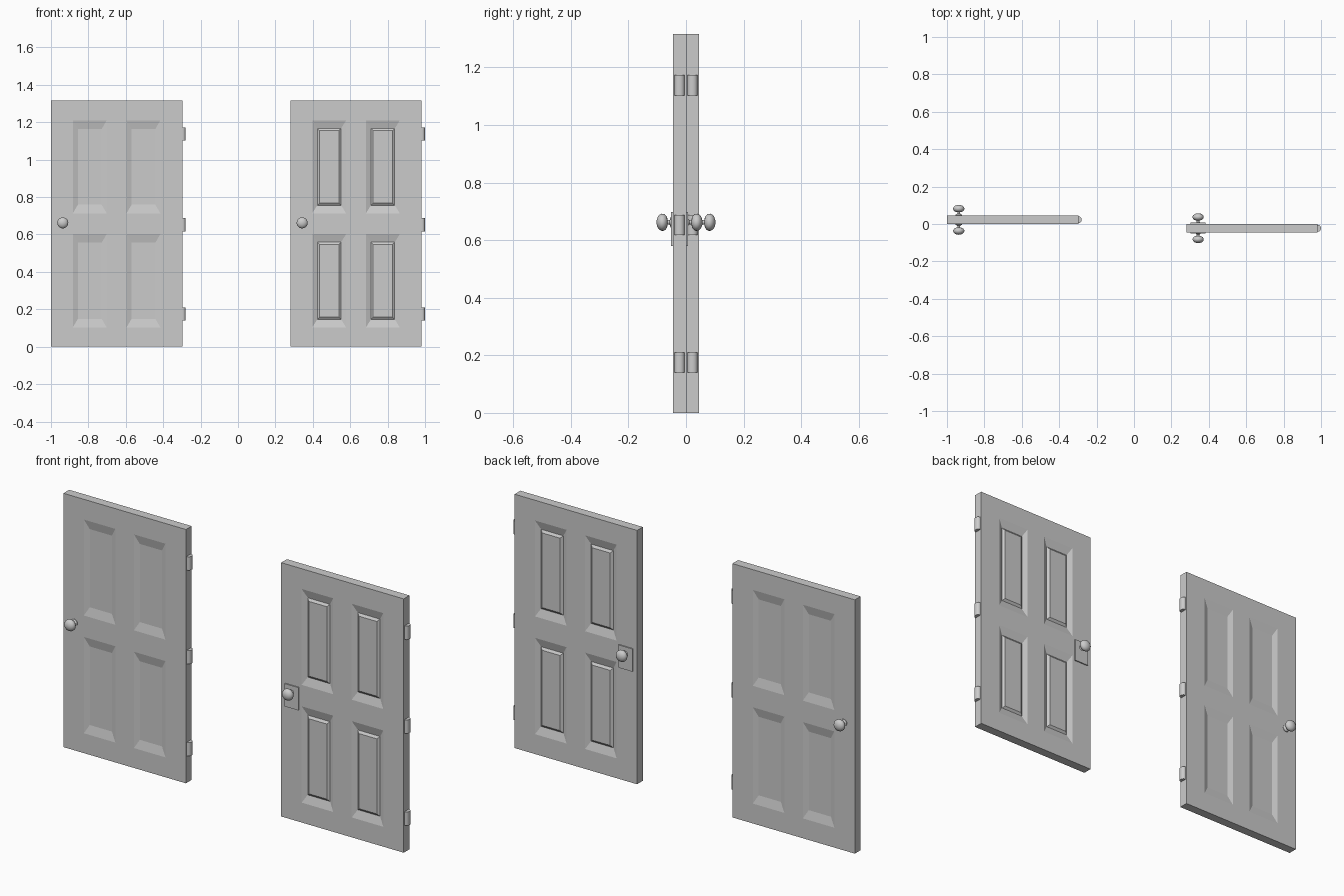
import bpy, bmesh, math

if "Cube" in bpy.data.objects:
    bpy.data.objects.remove(bpy.data.objects["Cube"])

W, H, T = 0.702, 1.315, 0.0235          # door width, height, half thickness
XS = [0, 0.117, 0.298, 0.404, 0.585, W]
ZS = [0, 0.103, 0.602, 0.713, 1.21, H]


def finish(bm, name, loc, smooth=False):
    bmesh.ops.remove_doubles(bm, verts=bm.verts[:], dist=1e-5)
    bmesh.ops.recalc_face_normals(bm, faces=bm.faces[:])
    me = bpy.data.meshes.new(name)
    bm.to_mesh(me)
    bm.free()
    ob = bpy.data.objects.new(name, me)
    ob.location = loc
    bpy.context.collection.objects.link(ob)
    if smooth:
        bpy.ops.object.select_all(action='DESELECT')
        bpy.context.view_layer.objects.active = ob
        ob.select_set(True)
        bpy.ops.object.shade_smooth_by_angle(angle=math.radians(35))
    return ob


def door_slab(name, loc, rings):
    """Slab with four panels per side; rings = (x inset, z inset, depth)."""
    bm = bmesh.new()
    for side in (-1, 1):
        def rect(x0, x1, z0, z1, d):
            y = side * (T - d)
            return [bm.verts.new(p) for p in
                    ((x0, y, z0), (x1, y, z0), (x1, y, z1), (x0, y, z1))]
        for i in range(5):
            for j in range(5):
                x0, x1, z0, z1 = XS[i], XS[i + 1], ZS[j], ZS[j + 1]
                loop = rect(x0, x1, z0, z1, 0)
                if i % 2 and j % 2:
                    for dx, dz, d in rings:
                        new = rect(x0 + dx, x1 - dx, z0 + dz, z1 - dz, d)
                        for k in range(4):
                            n = (k + 1) % 4
                            bm.faces.new((loop[k], loop[n], new[n], new[k]))
                        loop = new
                bm.faces.new(loop)
    bmesh.ops.remove_doubles(bm, verts=bm.verts[:], dist=1e-5)
    # Close the rim between both sides
    bmesh.ops.bridge_loops(bm, edges=[e for e in bm.edges if e.is_boundary])
    return finish(bm, name, loc)


def knob(name, loc, side):
    """Turned knob: rosette, neck and flattened ball (radius, distance from door face)."""
    prof = [(0.018, -0.002), (0.018, 0.003), (0.011, 0.007), (0.008, 0.011), (0.008, 0.018)]
    for k in range(1, 9):
        a = math.pi * (0.1 + 0.9 * k / 8)
        prof.append((0.03 * math.sin(a), 0.036 - 0.0205 * math.cos(a)))
    bm = bmesh.new()
    n = 20
    rows = [[bm.verts.new((r * math.cos(2 * math.pi * k / n), side * (T + d),
                           r * math.sin(2 * math.pi * k / n))) for k in range(n)]
            for r, d in prof[:-1]]
    for a, b in zip(rows, rows[1:]):
        for k in range(n):
            m = (k + 1) % n
            bm.faces.new((a[k], a[m], b[m], b[k]))
    tip = bm.verts.new((0, side * (T + prof[-1][1]), 0))
    for k in range(n):
        bm.faces.new((rows[-1][k], rows[-1][(k + 1) % n], tip))
    bm.faces.new(rows[0])
    return finish(bm, name, loc, True)


def hinge(name, loc):
    """Half-round hinge barrel on the door edge."""
    pts = [(-0.003, -0.0175), (0.006, -0.0175), (0.012, -0.0145), (0.016, -0.009), (0.0175, -0.003)]
    pts += [(x, -y) for x, y in reversed(pts)]
    bm = bmesh.new()
    face = bm.faces.new([bm.verts.new((x, y, -0.035)) for x, y in pts])
    ext = bmesh.ops.extrude_face_region(bm, geom=[face], use_keep_orig=True)
    vs = [v for v in ext['geom'] if isinstance(v, bmesh.types.BMVert)]
    bmesh.ops.translate(bm, verts=vs, vec=(0, 0, 0.07))
    return finish(bm, name, loc, True)


def plate(name, loc, size):
    bm = bmesh.new()
    bmesh.ops.create_cube(bm, size=1)
    bmesh.ops.scale(bm, vec=size, verts=bm.verts[:])
    return finish(bm, name, loc)


plain = [(0.027, 0.046, 0.010)]
raised = [(0.026, 0.042, 0.012), (0.027, 0.043, 0.012), (0.039, 0.055, 0.003)]

for label, x, y, rings in (("left", -1.0, 0.0225, plain), ("right", 0.28, -0.0225, raised)):
    door_slab(label + "_door", (x, y, 0), rings)
    for side, face in ((-1, "front"), (1, "back")):
        knob(f"{label}_{face}_knob", (x + 0.063, y, 0.662), side)
    for pos, z in (("lower", 0.175), ("middle", 0.652), ("upper", 1.138)):
        hinge(f"{label}_{pos}_hinge", (x + W, y, z))

# Lock plate through the right door
plate("right_lock_plate", (0.342, -0.0225, 0.638), (0.08, 0.059, 0.118))
